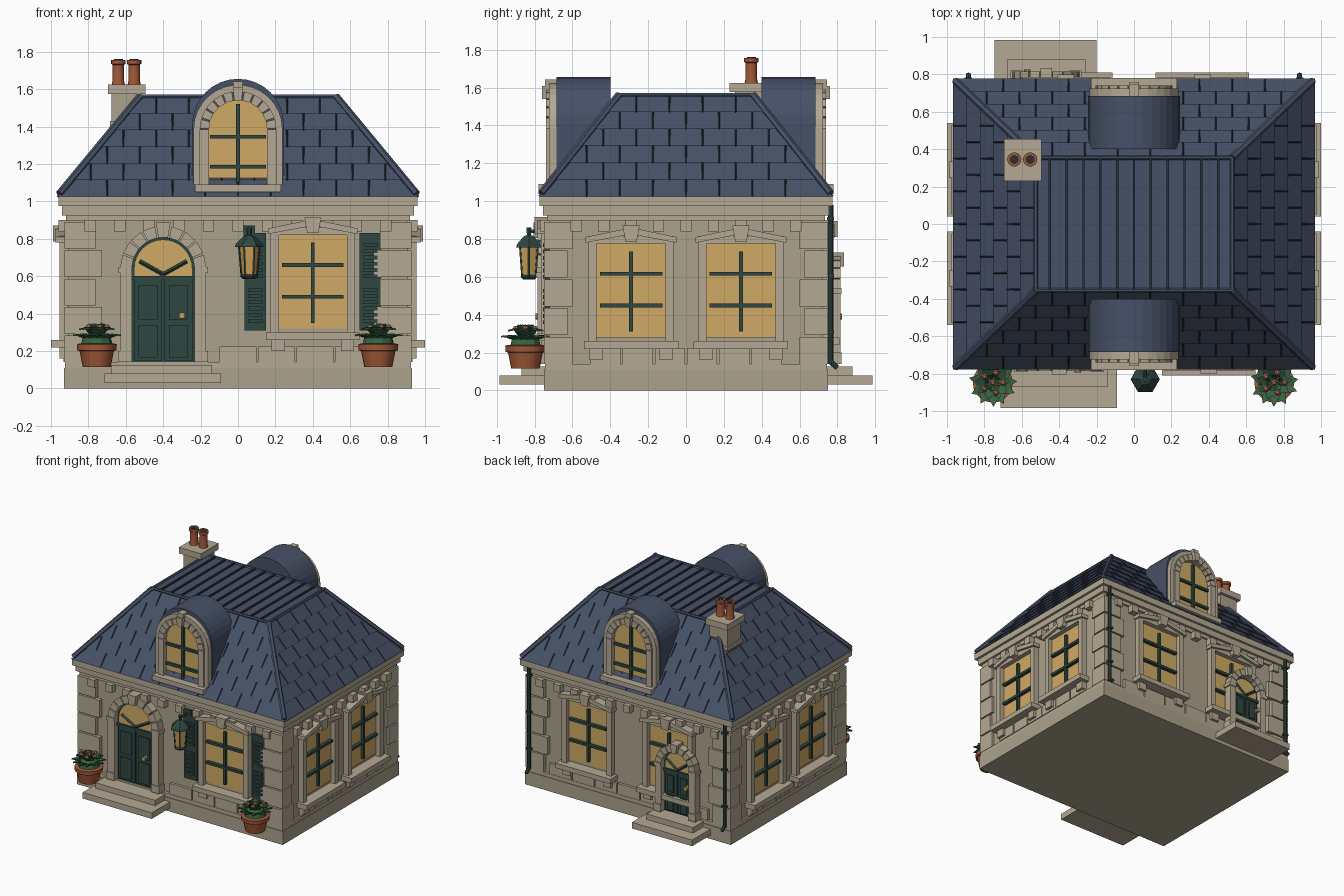
import bpy, bmesh, math, random
from math import sin, cos, pi
from mathutils import Matrix, Vector

random.seed(4)
if "Cube" in bpy.data.objects:
    bpy.data.objects.remove(bpy.data.objects["Cube"])

# Colours
PALETTE = {"stone": (172, 162, 140), "trim": (180, 169, 147), "slate": (70, 81, 103),
           "dark_slate": (40, 47, 60), "glass": (208, 170, 102), "green_paint": (47, 71, 65),
           "terracotta": (160, 88, 56), "leaf": (56, 100, 68), "flower": (188, 112, 88),
           "brass": (205, 160, 85)}
NAMES = list(PALETTE)
MATS = []
for name, rgb in PALETTE.items():
    m = bpy.data.materials.new(name)
    m.use_nodes = True
    col = [((c / 255 + 0.055) / 1.055) ** 2.4 for c in rgb] + [1]
    m.diffuse_color = col
    m.node_tree.nodes["Principled BSDF"].inputs["Base Color"].default_value = col
    MATS.append(m)


class Part:
    """Collects simple solids in a local frame (outward is -y) and makes one object."""

    def __init__(self, name, frame=Matrix()):
        self.name, self.frame, self.bm = name, frame, bmesh.new()

    def solid(self, rings, mat, caps=True):
        loops = [[self.bm.verts.new(p) for p in r] for r in rings]
        n = len(loops[0])
        faces = [self.bm.faces.new((a[i], a[(i + 1) % n], b[(i + 1) % n], b[i]))
                 for a, b in zip(loops, loops[1:]) for i in range(n)]
        if caps:
            faces += [self.bm.faces.new(loops[0][::-1]), self.bm.faces.new(loops[-1])]
        for f in faces:
            f.material_index = NAMES.index(mat)

    def box(self, x0, x1, y0, y1, z0, z1, mat="trim"):
        self.solid([[(x0, y0, z), (x1, y0, z), (x1, y1, z), (x0, y1, z)] for z in (z0, z1)], mat)

    def plate(self, pts, y0, y1, mat="trim"):
        self.solid([[(x, y, z) for x, z in pts] for y in (y0, y1)], mat)

    def lathe(self, x, y, profile, mat, n=16):
        self.solid([[(x + r * cos(2 * pi * i / n), y + r * sin(2 * pi * i / n), z) for i in range(n)]
                    for r, z in profile], mat)

    def rod(self, p, q, r, mat, n=4):
        p, q = Vector(p), Vector(q)
        rot = (q - p).to_track_quat('Z', 'Y')
        ring = [rot @ Vector((r * cos(2 * pi * i / n), r * sin(2 * pi * i / n), 0)) for i in range(n)]
        self.solid([[c + v for v in ring] for c in (p, q)], mat)

    def finish(self, smooth=False):
        bmesh.ops.recalc_face_normals(self.bm, faces=self.bm.faces)
        self.bm.transform(self.frame)
        me = bpy.data.meshes.new(self.name)
        self.bm.to_mesh(me)
        self.bm.free()
        ob = bpy.data.objects.new(self.name, me)
        bpy.context.collection.objects.link(ob)
        for m in MATS:
            me.materials.append(m)
        if smooth:
            bpy.ops.object.select_all(action='DESELECT')
            ob.select_set(True)
            bpy.context.view_layer.objects.active = ob
            bpy.ops.object.shade_smooth_by_angle()


WX, WY = 0.91, 0.72


def side(turn, dist):
    return Matrix.Rotation(turn * pi / 2, 4, 'Z') @ Matrix.Translation((0, -dist, 0))


SIDES = {"front": side(0, WY), "left": side(1, WX), "back": side(2, WY), "right": side(3, WX)}


def arch(cx, hw, z0, spring, n=16):
    return [(cx - hw, z0), (cx + hw, z0)] + [
        (cx + hw * cos(pi * i / n), spring + hw * sin(pi * i / n)) for i in range(n + 1)]


def arch_surround(p, cx, r0, r1, z0, spring, y, stones=9, gap=0.02):
    for i in range(stones):
        a, b = pi * i / stones + gap, pi * (i + 1) / stones - gap
        grow = 0.02 if i == stones // 2 else 0
        p.plate([(cx + r * cos(t), spring + r * sin(t)) for r, t in
                 ((r0, a), (r1 + grow, a), (r1 + grow, b), (r0, b))], y - grow, 0)
    for s in (-1, 1):
        xs = sorted((cx + s * r0, cx + s * r1))
        p.box(*xs, y, 0, z0, spring)


# Body, plinth and cornice
p = Part("walls")
p.box(-WX, WX, -WY, WY, 0.1, 0.98, "stone")
p.finish()
p = Part("plinth")
p.box(-.93, .93, -.75, .75, 0, .11, "stone")
p.box(-.925, .925, -.745, .745, .11, .14)
p.finish()
p = Part("cornice")
for h, z0, z1 in ((.0, .895, .925), (.02, .925, .975), (.04, .975, 1.025)):
    p.box(-.92 - h, .92 + h, -.735 - h, .735 + h, z0, z1)
p.finish()
p = Part("corner_quoins")
for sx in (-1, 1):
    for sy in (-1, 1):
        for i in range(5):
            w, d = (.2, .125) if i % 2 else (.165, .15)
            z = .14 + i * .152
            p.box(*sorted((sx * .928, sx * (.928 - w))), *sorted((sy * .75, sy * (.75 - d))), z, z + .142)
p.finish()

# Brackets and base blocks on every side
for name, frame in SIDES.items():
    half = .79 if name in ("front", "back") else .58
    p = Part(name + "_brackets", frame)
    n = 11 if half > .7 else 9
    for i in range(n):
        x = -half + 2 * half * i / (n - 1)
        p.box(x - .03, x + .03, -.05, 0, .84, .9)
    p.finish()
    p = Part(name + "_base_blocks", frame)
    n = 7 if half > .7 else 6
    w = 2 * (half - .07) / n
    for i in range(n):
        x = -half + .07 + i * w
        if name != "front" or not -.8 < x < -.2:
            p.box(x + .005, x + w - .005, -.022, 0, .14, .225)
    p.finish()


# Windows
def window(name, frame, cx, z0, z1):
    p = Part(name, frame)
    hw, fw = .182, .225
    p.box(cx - hw, cx + hw, -.008, 0, z0, z1, "glass")
    for s in (-1, 1):
        p.box(*sorted((cx + s * hw, cx + s * fw)), -.045, 0, z0 - .02, z1 + .04)
        p.box(*sorted((cx + s * .15, cx + s * .22)), -.045, 0, z0 - .12, z0 - .06)
    p.box(cx - hw, cx + hw, -.045, 0, z1, z1 + .04)
    p.box(cx - .25, cx + .25, -.09, 0, z0 - .06, z0 - .02)
    p.plate([(cx - .24, z1 + .005), (cx - .24, z1 + .035), (cx, z1 + .085),
             (cx + .24, z1 + .035), (cx + .24, z1 + .005), (cx, z1 + .05)], -.065, 0)
    p.plate([(cx - .03, z1 + .01), (cx + .03, z1 + .01), (cx + .045, z1 + .095), (cx - .045, z1 + .095)],
            -.08, 0)
    h = z1 - z0
    p.box(cx - .01, cx + .01, -.03, 0, z0 + .03, z1 - .04, "green_paint")
    for f in (.34, .68):
        p.box(cx - .165, cx + .165, -.035, 0, z0 + h * f - .01, z0 + h * f + .01, "green_paint")
    p.finish()


window("front_window", SIDES["front"], .4, .32, .82)
for i, c in enumerate((-.29, .29)):
    window(f"left_window_{i}", SIDES["left"], c, .28, .775)
    window(f"right_window_{i}", SIDES["right"], c, .28, .775)
    window(f"back_window_{i}", SIDES["back"], c * 1.26, .3, .8)

# Shutters with slats
p = Part("shutters", SIDES["front"])
for x in (.035, .65):
    p.box(x, x + .115, -.025, 0, .31, .83, "green_paint")
    for lo, hi in ((.35, .55), (.59, .79)):
        for i in range(6):
            z = lo + (hi - lo) * i / 6
            p.box(x + .02, x + .095, -.035, 0, z, z + .02, "green_paint")
p.finish()


# Arched doors
def door(name, frame, cx, hw, rim, spring):
    p = Part(name, frame)
    y, z0, bar = -.02, .14, spring - .06
    p.plate(arch(cx, hw, z0, spring), y, 0, "green_paint")
    p.plate(arch(cx, hw - .015, bar + .02, spring), y - .006, 0, "glass")
    for s in (-1, 1):
        a, b = sorted((cx + s * .006, cx + s * (hw - .012)))
        p.box(a, b, y - .012, 0, z0 + .01, bar, "green_paint")
        for lo, hi in ((.06, .45), (.52, .93)):
            h = bar - z0
            p.box(a + .025, b - .025, y - .022, 0, z0 + h * lo, z0 + h * hi, "green_paint")
        p.rod((cx, y - .012, bar + .03), (cx + s * hw * .75, y - .012, bar + .1), .011, "green_paint")
    p.box(cx - hw, cx + hw, y - .02, 0, bar, bar + .022, "green_paint")
    arch_surround(p, cx, hw, hw + rim, z0, spring, -.065)
    for z, h in ((z0, .06), (spring - .02, .03)):
        for s in (-1, 1):
            p.box(*sorted((cx + s * hw, cx + s * (hw + rim + .01))), -.072, 0, z, z + h)
    p.rod((cx + .1, 0, .39), (cx + .1, -.075, .39), .017, "brass", 10)
    p.finish()


door("front_door", SIDES["front"], -.4, .168, .062, .64)
door("back_door", SIDES["back"] @ Matrix.Translation((0, -.03, 0)), .47, .125, .055, .53)
p = Part("steps")
p.box(-.715, -.09, -.985, -.7, .03, .08)
p.box(-.68, -.14, -.87, -.7, .08, .125)
p.box(-.745, -.2, .7, .985, .03, .08)
p.box(-.68, -.26, .7, .88, .08, .125)
p.finish()

# Roof: overlapping slate courses, joints, hips and standing seams
EX, EY, TX, TY, Z0, Z1, N = .955, .765, .525, .355, 1.025, 1.56, 6


def lerp(a, b, t):
    return a + (b - a) * t


p = Part("roof_slates")
for i in range(N):
    ring = []
    for t, lip in ((i / N, .012), ((i + 1) / N, 0)):
        x, y = lerp(EX, TX, t) + lip, lerp(EY, TY, t) + lip
        ring.append([(sx * x, sy * y, lerp(Z0, Z1, t)) for sx, sy in ((-1, -1), (1, -1), (1, 1), (-1, 1))])
    p.solid(ring, "slate")
p.finish()
for turn, name in enumerate(("front", "left", "back", "right")):
    wide = turn % 2 == 0
    (w0, w1), (d0, d1) = ((EX, TX), (EY, TY)) if wide else ((EY, TY), (EX, TX))
    p = Part(name + "_slate_joints", side(turn, 0))
    for i in range(N):
        t, u = i / N, (i + 1) / N
        for k in range(-6, 7):
            x = (k + .5 * (i % 2)) * .175
            if abs(x) < lerp(w0, w1, u) - .02:
                p.rod((x, -lerp(d0, d1, t) - .01, lerp(Z0, Z1, t)), (x, -lerp(d0, d1, u), lerp(Z0, Z1, u)),
                      .005, "dark_slate")
    p.finish()
p = Part("hip_ridges")
for sx in (-1, 1):
    for sy in (-1, 1):
        p.rod((sx * EX, sy * EY, Z0 + .015), (sx * TX, sy * TY, Z1), .02, "slate", 6)
    p.rod((sx * TX, -TY, Z1), (sx * TX, TY, Z1), .012, "slate", 6)
    p.rod((-TX, sx * TY, Z1), (TX, sx * TY, Z1), .012, "slate", 6)
for i in range(11):
    x = -.45 + i * .09
    p.box(x - .006, x + .006, -TY, TY, Z1, Z1 + .012, "dark_slate")
p.finish()

# Dormers
for name, turn in (("front_dormer", 0), ("back_dormer", 2)):
    p = Part(name, side(turn, .68))
    p.plate(arch(0, .245, 1.04, 1.41), -.005, .28, "slate")
    p.plate(arch(0, .16, 1.09, 1.385), -.02, 0, "glass")
    arch_surround(p, 0, .155, .205, 1.09, 1.385, -.06, 11)
    arch_surround(p, 0, .2, .238, 1.09, 1.385, -.045, 15, 0)
    p.box(-.23, .23, -.1, 0, 1.05, 1.09)
    p.box(-.01, .01, -.04, 0, 1.1, 1.52, "green_paint")
    for z in (1.185, 1.345):
        p.box(-.15, .15, -.04, 0, z - .01, z + .01, "green_paint")
    p.finish()

# Chimney
p = Part("chimney")
p.box(-.675, -.515, .26, .43, 1.15, 1.58, "stone")
p.box(-.685, -.505, .245, .44, 1.4, 1.43)
p.box(-.695, -.495, .23, .455, 1.575, 1.625)
p.finish()
p = Part("chimney_pots")
for x in (-.64, -.555):
    p.lathe(x, .345, [(.036, 1.62), (.03, 1.65), (.03, 1.73), (.038, 1.735), (.038, 1.757)], "terracotta")
    p.lathe(x, .345, [(.024, 1.75), (.024, 1.76)], "dark_slate")
p.finish(True)

# Downpipes
p = Part("downpipes")
for x in (-.885, .885):
    p.rod((x, .765, .14), (x, .765, .98), .014, "green_paint", 8)
    p.rod((x, .765, .15), (x, .8, .12), .014, "green_paint", 8)
    for z in (.3, .6, .9):
        p.box(x - .02, x + .02, .745, .782, z, z + .015, "green_paint")
p.finish()

# Wall lantern
p = Part("lantern")
lx, ly = .06, -.83
p.lathe(lx, ly, [(.035, .585), (.05, .6), (.04, .61)], "green_paint", 6)
p.lathe(lx, ly, [(.04, .61), (.052, .76)], "brass", 6)
p.lathe(lx, ly, [(.078, .755), (.07, .775), (.03, .815), (.012, .82), (.015, .86)], "green_paint", 6)
for i in range(6):
    a = i * pi / 3
    p.rod((lx + .041 * cos(a), ly + .041 * sin(a), .605), (lx + .054 * cos(a), ly + .054 * sin(a), .76),
          .006, "green_paint")
p.rod((lx, -.72, .84), (lx, ly, .84), .01, "green_paint", 6)
p.box(lx - .03, lx + .03, -.745, -.72, .74, .87, "green_paint")
p.finish()

# Planters with leaves and blossoms
for name, px in (("right_planter", -.755), ("left_planter", .75)):
    py = -.848
    p = Part(name + "_pot")
    p.lathe(px, py, [(.075, .115), (.092, .2), (.105, .203), (.107, .235), (.095, .24)], "terracotta", 20)
    p.finish(True)
    p = Part(name + "_plant")
    p.lathe(px, py, [(.085, .235), (.075, .27), (.03, .3)], "leaf", 10)
    for count, reach, rise in ((11, .13, .05), (9, .095, .085), (6, .05, .105)):
        for i in range(count):
            a = 2 * pi * (i + random.random() * .4) / count
            d, s = Vector((cos(a), sin(a), 0)), Vector((-sin(a), cos(a), 0)) * .03
            o, up = Vector((px, py, .235)), Vector((0, 0, rise))
            mid = o + d * reach * .6 + up
            p.solid([[o, mid + s, o + d * reach + up * .9, mid - s],
                     [v + Vector((0, 0, .008)) for v in (o, mid + s, o + d * reach + up * .9, mid - s)]], "leaf")
    for i in range(6):
        r = .055 if i else 0
        x, y, z = px + r * cos(i * 1.257), py + r * sin(i * 1.257), .315
        p.lathe(x, y, [(.008, z), (.018, z + .012), (.008, z + .026)], "flower", 6)
    p.finish()
